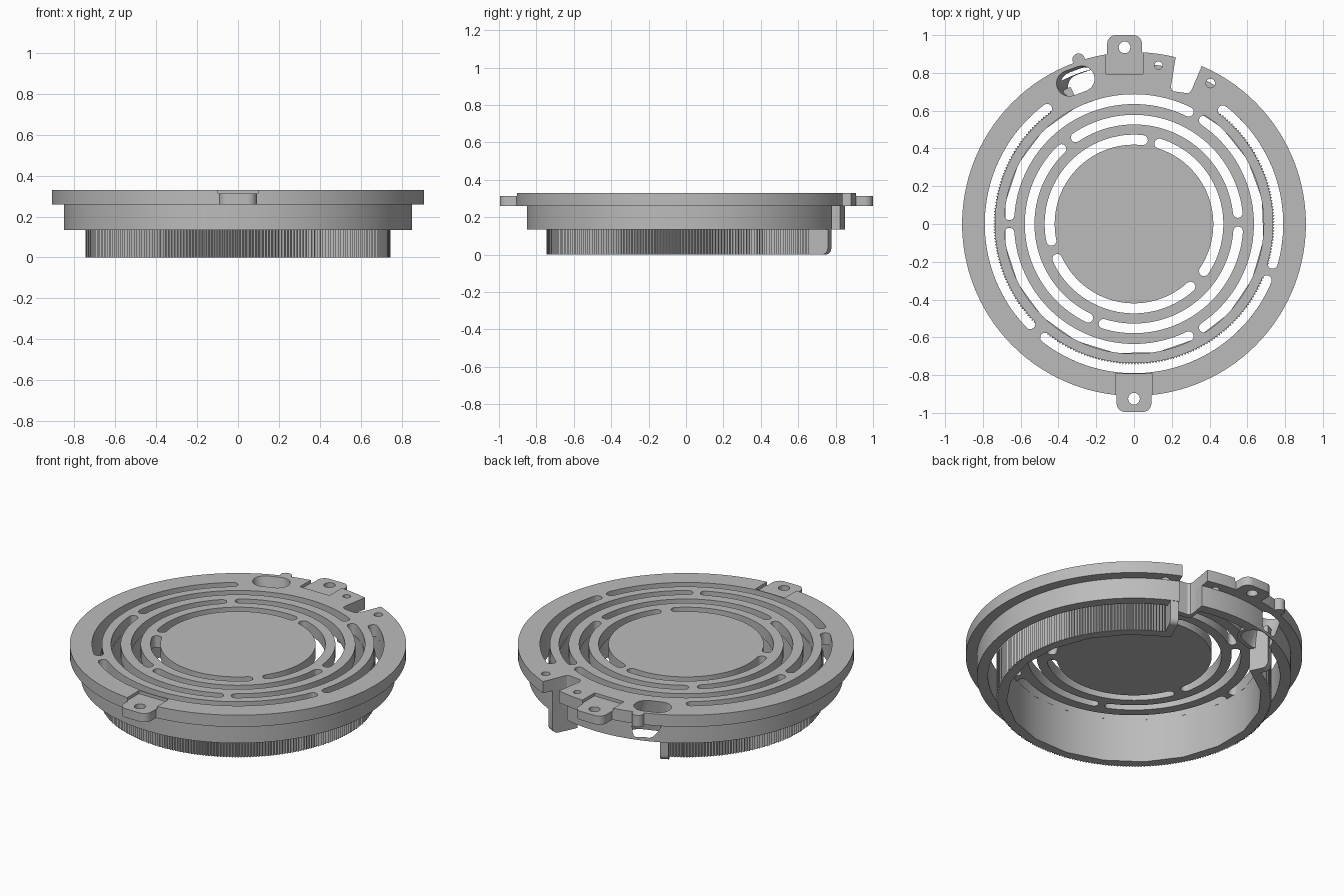
import bpy, bmesh, math
from mathutils import Matrix, Vector

cube = bpy.data.objects.get("Cube")
if cube:
    bpy.data.objects.remove(cube, do_unlink=True)

grey = bpy.data.materials.new("matte_grey")
grey.use_nodes = True
colour = (0.5, 0.5, 0.5, 1)
grey.diffuse_color = colour
grey.node_tree.nodes["Principled BSDF"].inputs["Base Color"].default_value = colour

PLATE_Z, TOP_Z, TAB_Z, SKIRT_Z = 0.26, 0.33, 0.312, 0.135


def polar(r, deg, centre=(0, 0)):
    a = math.radians(deg)
    return (centre[0] + r * math.cos(a), centre[1] + r * math.sin(a))


def arc(r, a0, a1, n, centre=(0, 0)):
    return [polar(r, a0 + (a1 - a0) * i / n, centre) for i in range(n + 1)]


def circle(r, n=128, centre=(0, 0)):
    return arc(r, 0, 360, n, centre)[:-1]


def prism(name, outline, z0, z1, shear=(0, 0)):
    """Extrude a counter-clockwise outline; shear moves the lower end sideways."""
    bm = bmesh.new()
    low = [bm.verts.new((x + shear[0], y + shear[1], z0)) for x, y in outline]
    high = [bm.verts.new((x, y, z1)) for x, y in outline]
    bm.faces.new(low[::-1])
    bm.faces.new(high)
    for i in range(len(low)):
        j = (i + 1) % len(low)
        bm.faces.new((low[i], low[j], high[j], high[i]))
    bmesh.ops.recalc_face_normals(bm, faces=bm.faces)
    mesh = bpy.data.meshes.new(name)
    bm.to_mesh(mesh)
    bm.free()
    ob = bpy.data.objects.new(name, mesh)
    bpy.context.collection.objects.link(ob)
    mesh.materials.append(grey)
    return ob


def cut(ob, cutter, operation="DIFFERENCE"):
    """Apply a boolean and discard the cutter."""
    mod = ob.modifiers.new("cut", "BOOLEAN")
    mod.operation, mod.solver, mod.object = operation, "EXACT", cutter
    bpy.context.view_layer.update()
    graph = bpy.context.evaluated_depsgraph_get()
    mesh = bpy.data.meshes.new_from_object(ob.evaluated_get(graph))
    ob.modifiers.clear()
    ob.data = mesh
    bpy.data.objects.remove(cutter, do_unlink=True)


def arc_slot(r0, r1, a0, a1):
    """Outline of a curved slot with round ends."""
    mid, half = (r0 + r1) / 2, (r1 - r0) / 2
    n = int((a1 - a0) / 2.5)
    return (arc(r1, a0, a1, n) + arc(half, a1, a1 + 180, 8, polar(mid, a1))[1:-1]
            + arc(r0, a1, a0, n) + arc(half, a0 + 180, a0 + 360, 8, polar(mid, a0))[1:-1])


def stadium(centre, half_len, r, tilt):
    a = polar(half_len, tilt, centre)
    b = polar(half_len, tilt + 180, centre)
    return arc(r, tilt - 90, tilt + 90, 12, a) + arc(r, tilt + 90, tilt + 270, 12, b)


def through(ob, outline):
    cut(ob, prism("cutter", outline, -0.1, 0.5))


notch = [(0.235, 0.97), (0.196, 0.73), (0.198, 0.712), (0.21, 0.702),
         (0.285, 0.692), (0.297, 0.698), (0.306, 0.712), (0.415, 0.97)]
POCKET = (-0.31, 0.757)
SHEAR = (0.06, -0.02)


def cut_pocket(ob):
    # sloping oval duct, continued past both ends
    o = [(x - SHEAR[0] * 0.2, y - SHEAR[1] * 0.2) for x, y in stadium(POCKET, 0.035, 0.068, 20)]
    cut(ob, prism("cutter", o, 0.10, 0.37, (SHEAR[0] * 1.4, SHEAR[1] * 1.4)))


# Flanged top plate with its concentric vent slots
plate = prism("top_plate", circle(0.91, 160), PLATE_Z, TOP_Z)
rows = [(0.42, 0.473, [(84, 191.5), (204.5, 312), (326, 432.5)]),
        (0.527, 0.578, [(6, 124), (134, 244), (253, 356)]),
        (0.635, 0.687, [(64, 176), (184, 296), (304, 416)]),
        (0.737, 0.79, [(127, 224), (232, 337), (344, 412)])]
for r0, r1, spans in rows:
    for a0, a1 in spans:
        through(plate, arc_slot(r0, r1, a0, a1))
through(plate, notch)
cut_pocket(plate)
for centre, r in (((0.13, 0.84), 0.021), ((0.405, 0.745), 0.024)):
    through(plate, circle(r, 20, centre))


def tab(name, cx, side, tip, hole_y):
    """Screw tab with rounded outer corners, set into a shallow recess."""
    w, c, root = 0.092, 0.045, 0.795
    recess = [(cx - w - 0.006, side * root), (cx + w + 0.006, side * root),
              (cx + w + 0.006, side * 1.1), (cx - w - 0.006, side * 1.1)]
    cut(plate, prism("cutter", recess, TAB_Z, 0.5))
    outline = ([(cx - w, root), (cx + w, root)]
               + arc(c, 0, 90, 6, (cx + w - c, tip - c))
               + arc(c, 90, 180, 6, (cx - w + c, tip - c)))
    ob = prism(name, [(x, side * y) for x, y in outline], PLATE_Z, TAB_Z)
    hole = circle(0.031, 24, (cx, side * hole_y))
    through(ob, hole)
    through(plate, hole)
    return ob


tab("front_tab", 0, -1, 0.995, 0.925)
tab("back_tab", -0.05, 1, 1.0, 0.935)

# Small locating bump on the rim
prism("rim_bump", circle(0.033, 20, (-0.293, 0.87)), PLATE_Z, TOP_Z)

# Outer skirt below the flange
skirt = prism("outer_skirt", circle(0.85, 128), SKIRT_Z, PLATE_Z)
through(skirt, circle(0.79, 128))
through(skirt, notch)
cut_pocket(skirt)

# Walls lining the notch and the oval duct
mid = Vector((0.27, 0.80))
lining = prism("notch_lining", [tuple(mid + (Vector(p) - mid) * 1.32) for p in notch],
               SKIRT_Z, PLATE_Z)
through(lining, notch)
duct = prism("oval_duct", stadium(POCKET, 0.035, 0.092, 20), SKIRT_Z, PLATE_Z, SHEAR)
cut_pocket(duct)
for part in (lining, duct):
    cut(part, prism("cutter", circle(0.849, 128), -0.1, 0.5), "INTERSECT")

# Grip wall: finely ribbed outside, broad facets inside, open at the back
START, END = 116, 426
teeth = 500
outer = [polar(0.745 if i % 2 else 0.734, START + (END - START) * i / teeth)
         for i in range(teeth + 1)]
prism("ribbed_wall", outer + arc(0.69, END, START, 17), 0, PLATE_Z)


def wall_end(name, deg, r_out, thick):
    """Radial end fin with a rounded lower outer corner."""
    c = 0.035
    profile = ([(0.69, 0)] + arc(c, -90, 0, 6, (r_out - c, c))
               + [(r_out, PLATE_Z), (0.69, PLATE_Z)])
    ob = prism(name, profile, -thick / 2, thick / 2)
    ob.data.transform(Matrix.Rotation(math.radians(deg), 4, "Z")
                      @ Matrix.Rotation(math.radians(90), 4, "X"))


wall_end("left_wall_end", 65, 0.847, 0.045)
wall_end("right_wall_end", 116.5, 0.80, 0.045)

# Smooth the round sides, keep the edges crisp
bpy.ops.object.select_all(action="DESELECT")
for ob in bpy.context.collection.objects:
    if ob.type == "MESH" and grey.name in ob.data.materials:
        ob.select_set(True)
        bpy.context.view_layer.objects.active = ob
bpy.ops.object.shade_smooth_by_angle(angle=math.radians(25))
